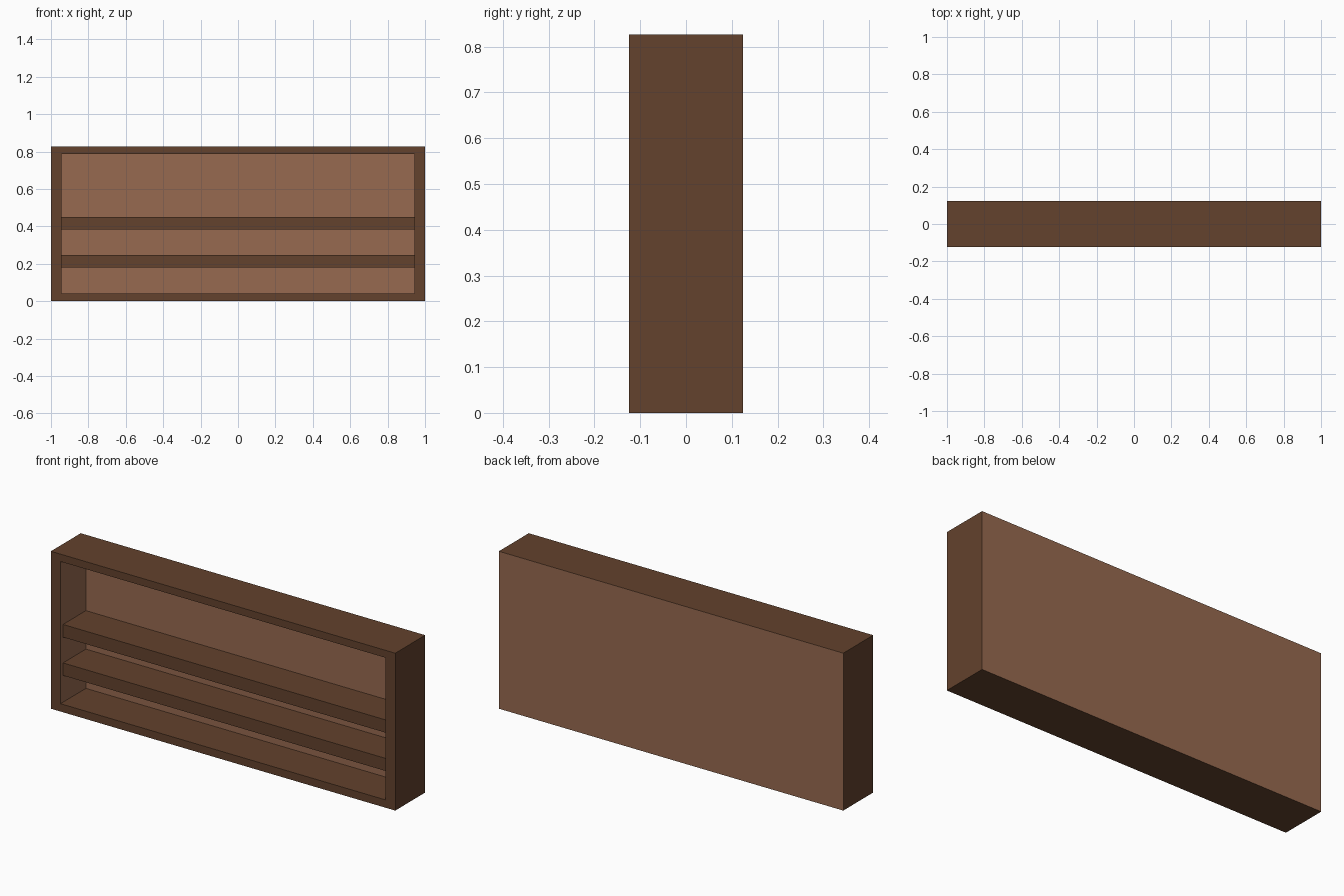
import bpy, bmesh

if "Cube" in bpy.data.objects:
    bpy.data.objects.remove(bpy.data.objects["Cube"])

W, D, H = 1.0, 0.124, 0.826        # half width, half depth, height
IX, Z0, Z1 = 0.944, 0.041, 0.787   # opening half width, bottom, top
BACK_Y = 0.087                     # inner face of the back panel


def material(name, rgb):
    m = bpy.data.materials.new(name)
    m.diffuse_color = (*rgb, 1)
    m.use_nodes = True
    m.node_tree.nodes["Principled BSDF"].inputs["Base Color"].default_value = m.diffuse_color
    return m


dark = material("dark_wood", (0.125, 0.054, 0.026))
light = material("light_wood", (0.309, 0.144, 0.080))


def make_object(name, bm):
    bmesh.ops.recalc_face_normals(bm, faces=bm.faces)
    me = bpy.data.meshes.new(name)
    bm.to_mesh(me)
    bm.free()
    me.materials.append(dark)
    me.materials.append(light)
    ob = bpy.data.objects.new(name, me)
    bpy.context.collection.objects.link(ob)
    return ob


def box(bm, x0, x1, y0, y1, z0, z1):
    verts = bmesh.ops.create_cube(bm, size=1)["verts"]
    for v in verts:
        v.co = (x1 if v.co.x > 0 else x0,
                y1 if v.co.y > 0 else y0,
                z1 if v.co.z > 0 else z0)


# Case: a box whose front face is inset to a rim, then pushed in to the back panel
bm = bmesh.new()
box(bm, -W, W, -D, D, 0, H)
bm.normal_update()
front = min(bm.faces, key=lambda f: f.calc_center_median().y)
bmesh.ops.inset_region(bm, faces=[front], thickness=0.04)
for v in front.verts:
    v.co.x = IX if v.co.x > 0 else -IX
    v.co.z = Z1 if v.co.z > H / 2 else Z0
inner = bmesh.ops.extrude_discrete_faces(bm, faces=[front])["faces"][0]
for v in inner.verts:
    v.co.y = BACK_Y
bmesh.ops.recalc_face_normals(bm, faces=bm.faces)
# Light wood on the back panel (both sides) and on the inner side walls
for f in bm.faces:
    c = f.calc_center_median()
    inner_wall = abs(f.normal.x) > 0.9 and abs(c.x) < W - 0.01
    panel = abs(f.normal.y) > 0.9 and c.y > 0
    f.material_index = 1 if inner_wall or panel else 0
make_object("bookcase_case", bm)

# Shelves, set slightly back from the rim
for name, z0, z1 in (("lower_shelf", 0.181, 0.247), ("upper_shelf", 0.382, 0.449)):
    bm = bmesh.new()
    box(bm, -IX, IX, -0.103, BACK_Y, z0, z1)
    make_object(name, bm)
